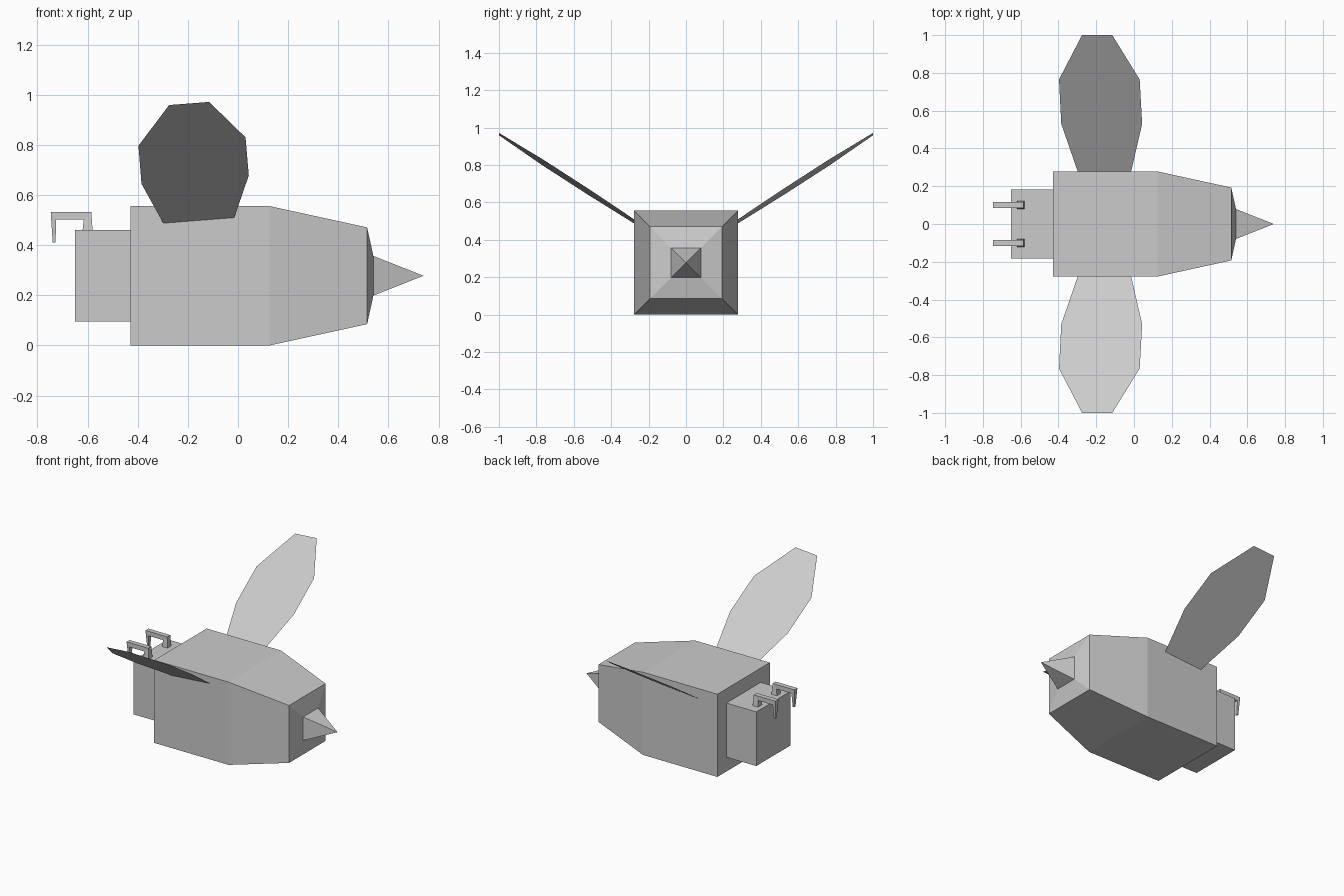
import bpy
from mathutils import Vector

if "Cube" in bpy.data.objects:
    bpy.data.objects.remove(bpy.data.objects["Cube"])


def make_object(name, verts, faces):
    mesh = bpy.data.meshes.new(name)
    mesh.from_pydata([tuple(v) for v in verts], [], faces)
    mesh.update()
    obj = bpy.data.objects.new(name, mesh)
    bpy.context.collection.objects.link(obj)
    return obj


def loft(name, rings):
    """Closed skin over a list of four-cornered rings."""
    verts = [v for ring in rings for v in ring]
    faces = [(3, 2, 1, 0)]
    for r in range(len(rings) - 1):
        a = 4 * r
        for i in range(4):
            j = (i + 1) % 4
            faces.append((a + i, a + j, a + 4 + j, a + 4 + i))
    n = len(verts)
    faces.append((n - 4, n - 3, n - 2, n - 1))
    return make_object(name, verts, faces)


def square_x(x, half, z=0.278):
    return [(x, -half, z - half), (x, half, z - half),
            (x, half, z + half), (x, -half, z + half)]


def mirror_y(obj):
    mod = obj.modifiers.new("Mirror", 'MIRROR')
    mod.use_axis = (False, True, False)


# Body: square box tapering to the tail
loft("body", [square_x(-0.428, 0.278), square_x(0.125, 0.278),
              square_x(0.515, 0.193), square_x(0.54, 0.079)])

# Stinger: four-sided spike
make_object("stinger", square_x(0.54, 0.079) + [(0.74, 0, 0.278)],
            [(0, 1, 4), (1, 2, 4), (2, 3, 4), (3, 0, 4)])

# Head: box in front of the body
loft("head", [square_x(-0.65, 0.182), square_x(-0.428, 0.182)])

# Antennae: square section swept up, forward and down, with mitred corners
Y = 0.1
sections = [  # (outer x, outer z, inner x, inner z, half width)
    (-0.580, 0.458, -0.620, 0.458, 0.021),
    (-0.585, 0.532, -0.615, 0.502, 0.016),
    (-0.747, 0.532, -0.725, 0.502, 0.016),
    (-0.739, 0.410, -0.728, 0.410, 0.007),
]
antenna = loft("antennae", [
    [(ox, Y - w, oz), (ox, Y + w, oz), (ix, Y + w, iz), (ix, Y - w, iz)]
    for ox, oz, ix, iz, w in sections])
mirror_y(antenna)

# Wings: flat eight-sided sheets, raised outwards and slightly tilted
outline = [(-0.298, 0.278), (-0.015, 0.278), (0.043, 0.53), (0.03, 0.765),
           (-0.115, 1.0), (-0.275, 1.0), (-0.397, 0.765), (-0.385, 0.53)]
wing = make_object(
    "wings",
    [Vector((x, y, 0.511 + 0.078 * x + 0.65 * (y - 0.278))) for x, y in outline],
    [tuple(range(8))])
mirror_y(wing)

# Consistent outward normals on the closed parts
import bmesh
for obj in bpy.context.collection.objects:
    if obj.name != "wings":
        bm = bmesh.new()
        bm.from_mesh(obj.data)
        bmesh.ops.recalc_face_normals(bm, faces=bm.faces)
        bm.to_mesh(obj.data)
        bm.free()
